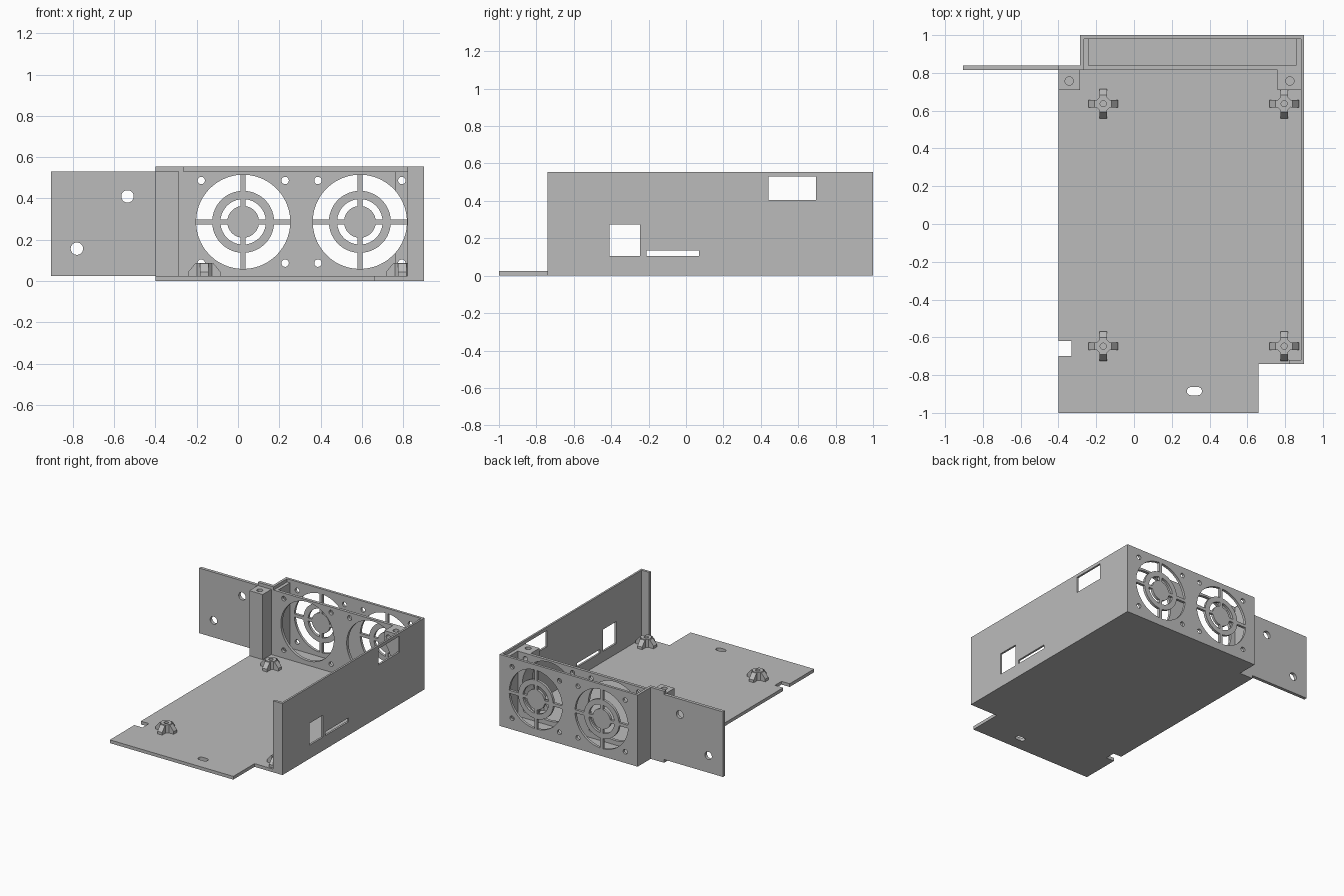
import bpy, bmesh, math
from mathutils import Matrix, Vector

if "Cube" in bpy.data.objects:
    bpy.data.objects.remove(bpy.data.objects["Cube"], do_unlink=True)

grey = bpy.data.materials.new("plain grey")
grey.use_nodes = True
GREY = (0.5, 0.5, 0.5, 1)
grey.diffuse_color = GREY
grey.node_tree.nodes["Principled BSDF"].inputs["Base Color"].default_value = GREY


def finish(name, bm):
    bmesh.ops.recalc_face_normals(bm, faces=bm.faces)
    mesh = bpy.data.meshes.new(name)
    bm.to_mesh(mesh)
    bm.free()
    mesh.materials.append(grey)
    ob = bpy.data.objects.new(name, mesh)
    bpy.context.collection.objects.link(ob)
    return ob


def box(name, x, y, z):
    bm = bmesh.new()
    bmesh.ops.create_cube(bm, size=1)
    for v in bm.verts:
        v.co = [(r[0] + r[1]) / 2 + c * (r[1] - r[0]) for c, r in zip(v.co, (x, y, z))]
    return finish(name, bm)


def prism(name, outline, start, direction):
    """Extrude a closed outline of 3D points along a direction."""
    bm = bmesh.new()
    face = bm.faces.new([bm.verts.new(Vector(start) + Vector(p)) for p in outline])
    new = bmesh.ops.extrude_face_region(bm, geom=[face])["geom"]
    bmesh.ops.translate(bm, vec=direction,
                        verts=[g for g in new if isinstance(g, bmesh.types.BMVert)])
    return finish(name, bm)


def circle(r, n, axis):
    pts = [(r * math.cos(a), r * math.sin(a))
           for a in (math.tau * (i + 0.5) / n for i in range(n))]
    return [(u, 0, v) if axis == "y" else (u, v, 0) for u, v in pts]


def rod_y(x, z, r, y0, y1, n=64):
    return prism("cutter", circle(r, n, "y"), (x, y0, z), (0, y1 - y0, 0))


def rod_z(x, y, r, z0, z1, n=32):
    return prism("cutter", circle(r, n, "z"), (x, y, z0), (0, 0, z1 - z0))


def cut(ob, *cutters):
    for c in cutters:
        c.hide_render = True
        mod = ob.modifiers.new("cut", "BOOLEAN")
        mod.operation, mod.solver, mod.object = "DIFFERENCE", "EXACT", c
        bpy.context.view_layer.objects.active = ob
        bpy.ops.object.modifier_apply(modifier=mod.name)
        bpy.data.objects.remove(c, do_unlink=True)
    return ob


T = 0.025            # floor thickness
TOP, LEDGE = 0.555, 0.53
FANS, FAN_Z, FAN_R = (0.025, 0.59), 0.287, 0.228

# Floor plate with stepped outline, edge notch and slot
outline = [(-0.4, -1), (0.66, -1), (0.66, -0.74), (0.9, -0.74), (0.9, 1),
           (-0.285, 1), (-0.285, 0.84), (-0.4, 0.84), (-0.4, -0.62),
           (-0.33, -0.62), (-0.33, -0.7), (-0.4, -0.7)]
floor = prism("floor_plate", [(x, y, 0) for x, y in outline], (0, 0, 0), (0, 0, T))
slot = []
for i in range(18):
    a = math.pi * (i if i < 9 else i - 1) / 8 - math.pi / 2
    slot.append((0.32 + (0.018 if i < 9 else -0.018) + 0.022 * math.cos(a),
                 -0.885 + 0.022 * math.sin(a), -0.05))
cut(floor, prism("cutter", slot, (0, 0, 0), (0, 0, 0.2)))

# Side wall with port openings, and its front lip
wall = box("side_wall", (0.885, 0.9), (-0.74, 0.815), (T, TOP))
for y, z in (((0.44, 0.695), (0.405, 0.53)), ((-0.41, -0.245), (0.105, 0.275)),
             ((-0.21, 0.07), (0.105, 0.135))):
    cut(wall, box("cutter", (0.8, 1), y, z))
box("side_wall_lip", (0.82, 0.885), (-0.74, -0.72), (T, TOP))

# Fan housing: hollow box with a recess for a lid
housing = box("fan_housing", (-0.285, 0.9), (0.815, 1), (T, TOP))
cut(housing, box("cutter", (-0.24, 0.857), (0.838, 0.98), (T - 0.01, 0.7)),
    box("cutter", (-0.265, 0.885), (0.7, 0.98), (LEDGE, 0.7)))

# Screw pillars in front of the housing
left_pillar = box("left_pillar", (-0.4, -0.285), (0.71, 0.815), (T, LEDGE))
right_pillar = box("right_pillar", (0.76, 0.885), (0.71, 0.815), (T, LEDGE))
cut(left_pillar, rod_z(-0.343, 0.757, 0.022, 0.4, 0.6))

# Fan openings, rear grilles and fan screw holes
for fx in FANS:
    cut(housing, rod_y(fx, FAN_Z, FAN_R, 0.7, 0.9))
    for outer, inner in ((FAN_R, 0.15), (0.11, 0.077)):
        ring = rod_y(fx, FAN_Z, outer, 0.95, 1.05)
        cut(ring, rod_y(fx, FAN_Z, inner, 0.9, 1.1),
            box("cutter", (fx - 0.012, fx + 0.012), (0.9, 1.1), (0, 0.6)),
            box("cutter", (fx - 0.3, fx + 0.3), (0.9, 1.1), (FAN_Z - 0.012, FAN_Z + 0.012)))
        cut(housing, ring)
    for sx in (-1, 1):
        for sz in (-1, 1):
            cut(housing, rod_y(fx + sx * 0.203, FAN_Z + sz * 0.2, 0.018, 0.7, 1.1, 24))
cut(right_pillar, rod_y(FANS[1], FAN_Z, FAN_R, 0.6, 0.9),
    rod_y(FANS[1] + 0.203, FAN_Z + 0.2, 0.018, 0.6, 0.9, 24),
    rod_y(FANS[1] + 0.203, FAN_Z - 0.2, 0.018, 0.6, 0.9, 24),
    rod_z(0.825, 0.757, 0.022, 0.4, 0.6))

# Mounting tab beside the housing
box("tab_root", (-0.4, -0.285), (0.815, 0.84), (T, TOP))
tab = box("mounting_tab", (-0.905, -0.4), (0.815, 0.84), (T, LEDGE))
cut(tab, rod_y(-0.535, 0.41, 0.03, 0.7, 0.9, 32), rod_y(-0.78, 0.157, 0.03, 0.7, 0.9, 32))

# Board standoffs: drilled octagonal post with four sloping ribs
rib = [(0.036, -0.02, 0), (0.078, -0.02, 0), (0.078, -0.02, 0.02),
       (0.045, -0.02, 0.06), (0.036, -0.02, 0.06)]
for x in (-0.163, 0.795):
    for y in (-0.647, 0.637):
        post = rod_z(x, y, 0.041, T, 0.088, 8)
        post.name = "standoff_post"
        cut(post, rod_z(x, y, 0.016, T + 0.005, 0.2, 16))
        for k in range(4):
            turn = Matrix.Rotation(k * math.pi / 2, 3, "Z")
            prism("standoff_rib", [turn @ Vector(p) for p in rib], (x, y, T),
                  turn @ Vector((0, 0.04, 0)))
